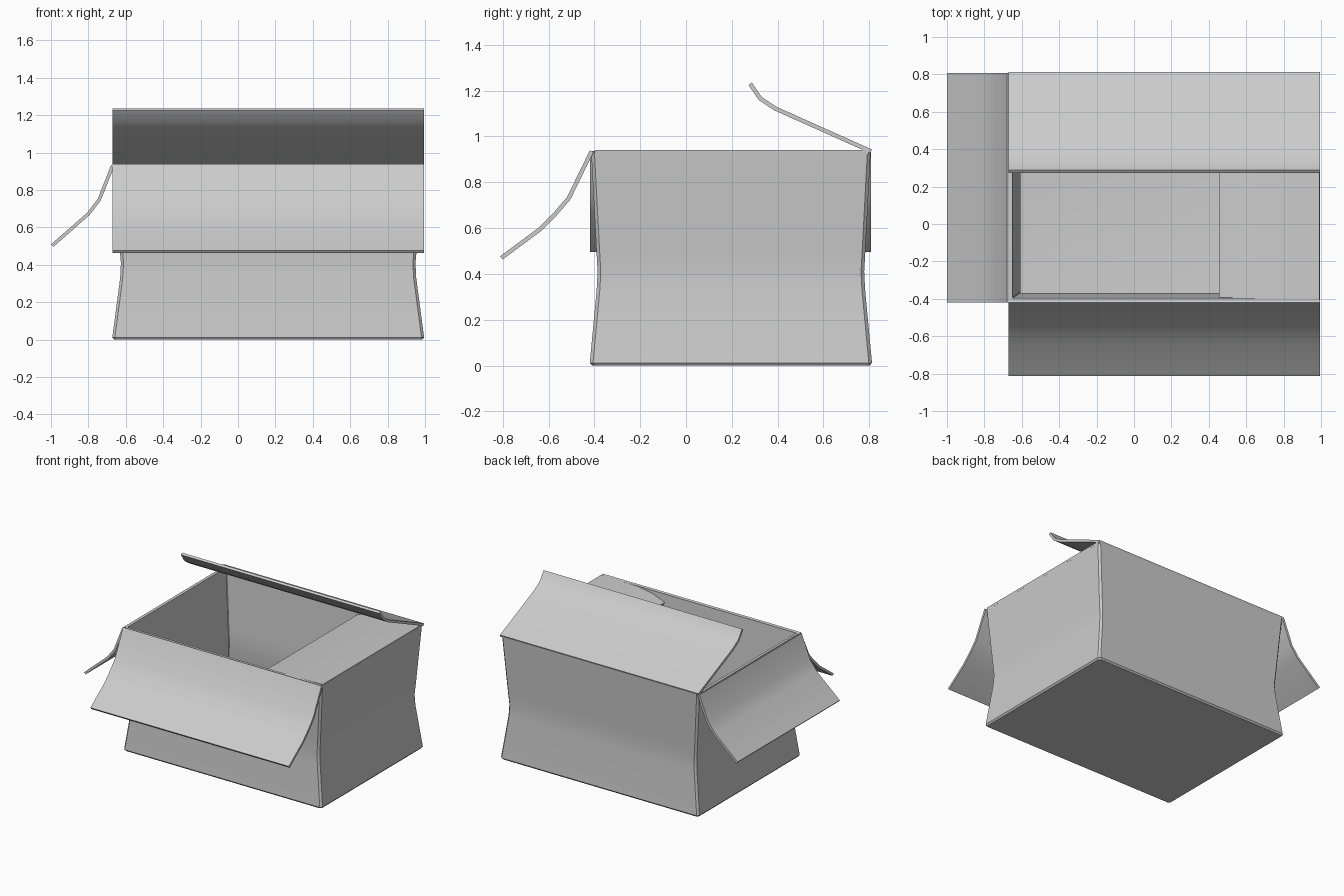
import bpy, bmesh

if "Cube" in bpy.data.objects:
    bpy.data.objects.remove(bpy.data.objects["Cube"])

T = 0.018                                  # cardboard thickness
X0, X1, Y0, Y1 = -0.672, 0.995, -0.42, 0.812


def finish(name, bm, offset):
    me = bpy.data.meshes.new(name)
    bm.to_mesh(me)
    bm.free()
    ob = bpy.data.objects.new(name, me)
    bpy.context.collection.objects.link(ob)
    mod = ob.modifiers.new("thickness", "SOLIDIFY")
    mod.thickness = T
    mod.offset = offset
    mod.use_even_offset = True
    bpy.ops.object.select_all(action='DESELECT')
    ob.select_set(True)
    bpy.context.view_layer.objects.active = ob
    bpy.ops.object.modifier_apply(modifier=mod.name)
    bpy.ops.object.shade_smooth_by_angle()
    return ob


# Box body: chamfered rectangle lofted through a pinched waist
def body():
    bm = bmesh.new()
    c = 0.014
    # height, inset in x, inset in y
    levels = [(0.0, 0.01, 0.01), (0.012, 0.0, 0.0), (0.33, 0.042, 0.03),
              (0.41, 0.046, 0.034), (0.50, 0.038, 0.029), (0.935, 0.004, 0.006)]
    rings = []
    for z, ix, iy in levels:
        a, b, d, e = X0 + ix, X1 - ix, Y0 + iy, Y1 - iy
        pts = [(a + c, d), (b - c, d), (b, d + c), (b, e - c),
               (b - c, e), (a + c, e), (a, e - c), (a, d + c)]
        rings.append([bm.verts.new((x, y, z)) for x, y in pts])
    bm.faces.new(rings[0][::-1])
    for lo, hi in zip(rings, rings[1:]):
        for i in range(8):
            j = (i + 1) % 8
            bm.faces.new((lo[i], lo[j], hi[j], hi[i]))
    finish("box_body", bm, -1)


# Flap: bent profile swept along one rim of the box
def flap(name, profile, lo, hi, along_x):
    bm = bmesh.new()
    rows = []
    for p, z in profile:
        ends = [(lo, p, z), (hi, p, z)] if along_x else [(p, lo, z), (p, hi, z)]
        rows.append([bm.verts.new(v) for v in ends])
    for r, s in zip(rows, rows[1:]):
        bm.faces.new((r[0], r[1], s[1], s[0]))
    finish(name, bm, 0)


body()
flap("front_flap", [(-0.412, 0.935), (-0.512, 0.73), (-0.57, 0.663), (-0.64, 0.593), (-0.806, 0.47)],
     X0, X1, True)
flap("back_flap", [(0.808, 0.935), (0.39, 1.122), (0.325, 1.165), (0.28, 1.23)],
     X0, X1, True)
flap("left_flap", [(-0.67, 0.93), (-0.742, 0.748), (-0.80, 0.672), (-0.993, 0.503)],
     Y0, Y1 - 0.005, False)
flap("right_flap", [(0.99, 0.931), (0.68, 0.925), (0.56, 0.905), (0.457, 0.867)],
     Y0 + 0.022, Y1 - 0.015, False)
